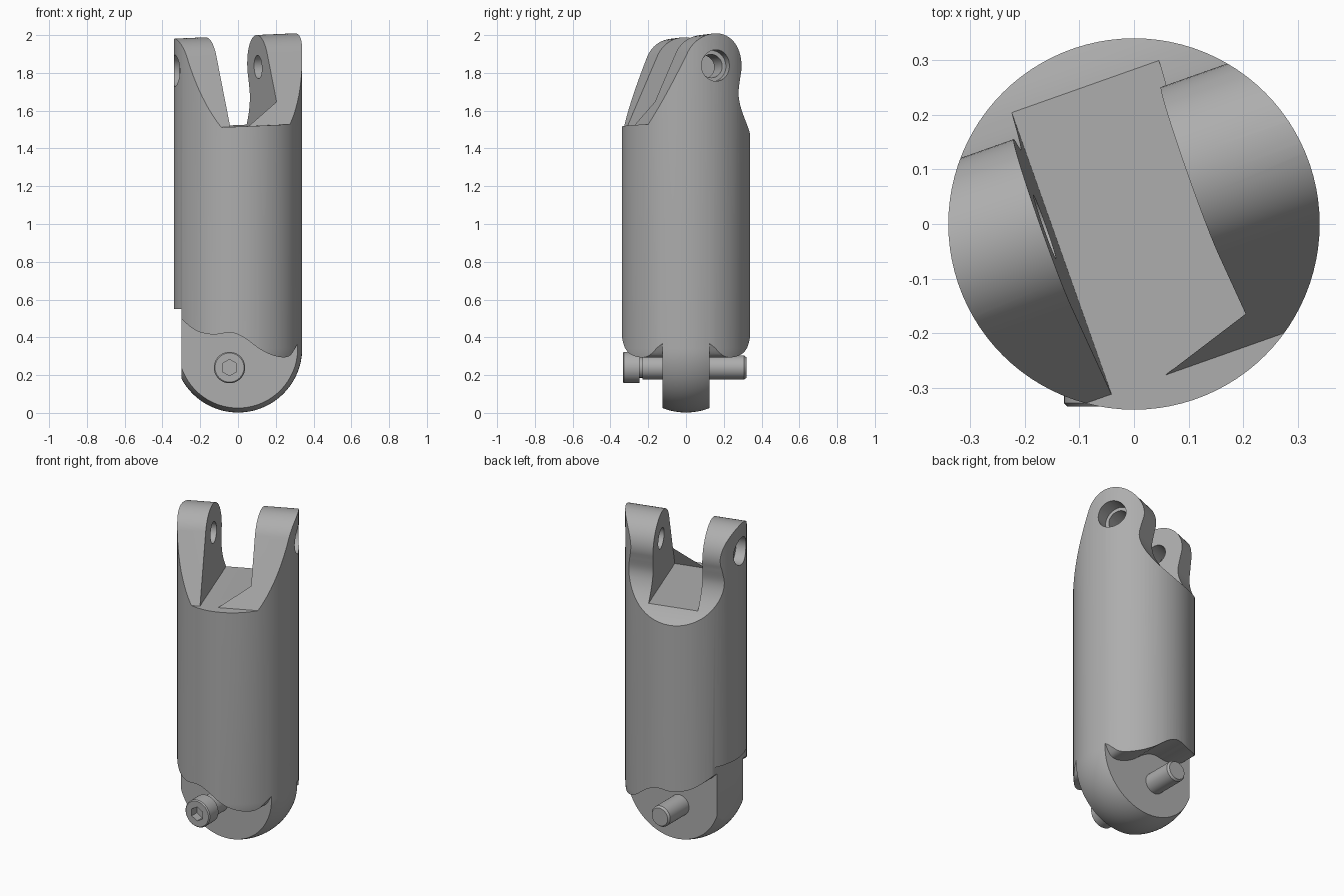
import bpy, bmesh, math
from mathutils import Matrix, Vector

if "Cube" in bpy.data.objects:
    bpy.data.objects.remove(bpy.data.objects["Cube"], do_unlink=True)

grey = bpy.data.materials.new("plain grey")
grey.use_nodes = True
colour = (0.42, 0.42, 0.42, 1)
grey.diffuse_color = colour
grey.node_tree.nodes["Principled BSDF"].inputs["Base Color"].default_value = colour

R = 0.34          # body radius
HALF = 0.125      # half thickness of the lower tongue
PIN = Vector((-0.045, 0, 0.24))
# the fork is turned and slightly tilted against the body
FORK = (Matrix.Translation((0, 0, 1.52)) @ Matrix.Rotation(math.radians(19.5), 4, 'Z')
        @ Matrix.Rotation(math.radians(-2.4), 4, 'Y'))
ALONG_X = Matrix.Rotation(math.pi / 2, 4, 'Y')
ALONG_Y = Matrix.Rotation(math.pi / 2, 4, 'X')


def finish(name, bm, matrix=Matrix()):
    bm.transform(matrix)
    bmesh.ops.recalc_face_normals(bm, faces=bm.faces)
    mesh = bpy.data.meshes.new(name)
    bm.to_mesh(mesh)
    bm.free()
    obj = bpy.data.objects.new(name, mesh)
    obj.data.materials.append(grey)
    bpy.context.collection.objects.link(obj)
    return obj


def prism(name, points, start, end, place, matrix=Matrix()):
    bm = bmesh.new()
    face = bm.faces.new([bm.verts.new(place(start, p, q)) for p, q in points])
    new = bmesh.ops.extrude_face_region(bm, geom=[face])["geom"]
    shift = place(end, 0, 0) - place(start, 0, 0)
    bmesh.ops.translate(bm, vec=shift, verts=[v for v in new if isinstance(v, bmesh.types.BMVert)])
    return finish(name, bm, matrix)


def rod(name, radius, length, matrix, sides=48):
    bm = bmesh.new()
    bmesh.ops.create_cone(bm, cap_ends=True, segments=sides, radius1=radius,
                          radius2=radius, depth=length)
    return finish(name, bm, matrix)


def lathe(name, profile, matrix=Matrix(), steps=96):
    bm = bmesh.new()
    verts = [bm.verts.new((r, 0, z)) for r, z in profile]
    edges = [bm.edges.new(pair) for pair in zip(verts, verts[1:])]
    bmesh.ops.spin(bm, geom=verts + edges, axis=(0, 0, 1), cent=(0, 0, 0),
                   angle=math.tau, steps=steps, use_duplicate=False)
    bmesh.ops.remove_doubles(bm, verts=bm.verts, dist=0.0001)
    return finish(name, bm, matrix)


def boolean(target, cutter, operation='DIFFERENCE'):
    mod = target.modifiers.new("cut", 'BOOLEAN')
    mod.operation, mod.solver, mod.object = operation, 'EXACT', cutter
    cutter.hide_render = True
    bpy.context.view_layer.objects.active = target
    bpy.ops.object.modifier_apply(modifier=mod.name)
    bpy.data.objects.remove(cutter, do_unlink=True)


def smooth(obj):
    bpy.ops.object.select_all(action='DESELECT')
    obj.select_set(True)
    bpy.context.view_layer.objects.active = obj
    bpy.ops.object.shade_smooth_by_angle(angle=math.radians(30))


def spline(points, steps=6):
    pts = [Vector(p) for p in points]
    pts = [2 * pts[0] - pts[1]] + pts + [2 * pts[-1] - pts[-2]]
    out = []
    for a, b, c, d in zip(pts, pts[1:], pts[2:], pts[3:]):
        for i in range(steps):
            t = i / steps
            out.append(tuple(0.5 * (2 * b + (c - a) * t + (2 * a - 5 * b + 4 * c - d) * t ** 2
                                    + (3 * b - a - 3 * c + d) * t ** 3)))
    return out + [tuple(pts[-2])]


# body: round bar with a hemispherical lower end
dome = [(R * math.sin(a), 0.342 - R * math.cos(a))
        for a in (math.pi / 2 * i / 24 for i in range(25))]
body = lathe("body", dome + [(R, 2.2), (0, 2.2)])

# fork side outline: front ramp, rounded tip, waisted back
eye = Vector((0.05, 0.305))
tip = []
for i in range(33):
    a = math.radians(154 - 172 * i / 32)
    tip.append(tuple(eye + 0.17 * Vector((math.cos(a), math.sin(a)))))
waist = spline([tip[-1], (0.197, 0.16), (0.217, 0.08), (0.267, 0), (0.33, -0.07), (0.42, -0.15)])
outline = [(-0.6, -1.9), (-0.6, 0), (-0.28, 0)] + tip + waist[1:] + [(0.6, -0.3), (0.6, -1.9)]
along_x = lambda h, p, q: Vector((h, p, q))
boolean(body, prism("fork_outline", outline, -0.6, 0.6, along_x, FORK), 'INTERSECT')

# slot between the two prongs
slot = [(-0.7, 0), (0.7, 0), (0.7, 0.9), (-0.7, 0.9)]
boolean(body, prism("fork_slot", slot, -0.143, 0.143, along_x, FORK))

# cross hole with a wider recess on each outer side
hub = FORK @ Matrix.Translation((0, eye.x, eye.y))
boolean(body, rod("cross_hole", 0.062, 1, hub @ ALONG_X))
for side in (-1, 1):
    recess = hub @ Matrix.Translation((side * 0.47, 0, 0)) @ ALONG_X
    boolean(body, rod("hole_recess", 0.083, 0.4, recess))

# wavy shoulders that leave the flat tongue
along_y = lambda h, p, q: Vector((p, h, q))
wave = spline([(-0.40, 0.62), (-0.30, 0.50), (-0.22, 0.435), (-0.13, 0.415), (-0.04, 0.425),
               (0.03, 0.40), (0.12, 0.335), (0.20, 0.30), (0.27, 0.30), (0.315, 0.365), (0.36, 0.45)])
shoulder = wave + [(0.6, 0.45), (0.6, -0.2), (-0.6, -0.2), (-0.6, 0.62)]
for side in (-1, 1):
    boolean(body, prism("shoulder_cut", shoulder, side * HALF, side * 0.6, along_y))

# flat on the tongue edge
flat = [(-0.6, -0.2), (-0.30, -0.2), (-0.30, 0.55), (-0.6, 0.55)]
boolean(body, prism("edge_flat", flat, -0.6, 0.6, along_y))
smooth(body)

# bolt through the tongue: head, neck, shank
axis = Matrix.Translation(PIN) @ ALONG_Y
bolt = lathe("bolt", [(0, -0.32), (0.054, -0.32), (0.063, -0.308), (0.063, 0.23), (0.054, 0.23),
                      (0.054, 0.245), (0.083, 0.245), (0.083, 0.328), (0.077, 0.334), (0, 0.334)],
             axis, 48)
socket = axis @ Matrix.Translation((0, 0, 0.334)) @ Matrix.Rotation(math.pi / 2, 4, 'Z')
hexagon = rod("hex_socket", 0.043, 0.1, socket, 6)
hexagon.data.transform(Matrix.Translation(PIN) @ Matrix.Rotation(math.pi / 6, 4, 'Y')
                       @ Matrix.Translation(-PIN))
boolean(bolt, hexagon)
smooth(bolt)
